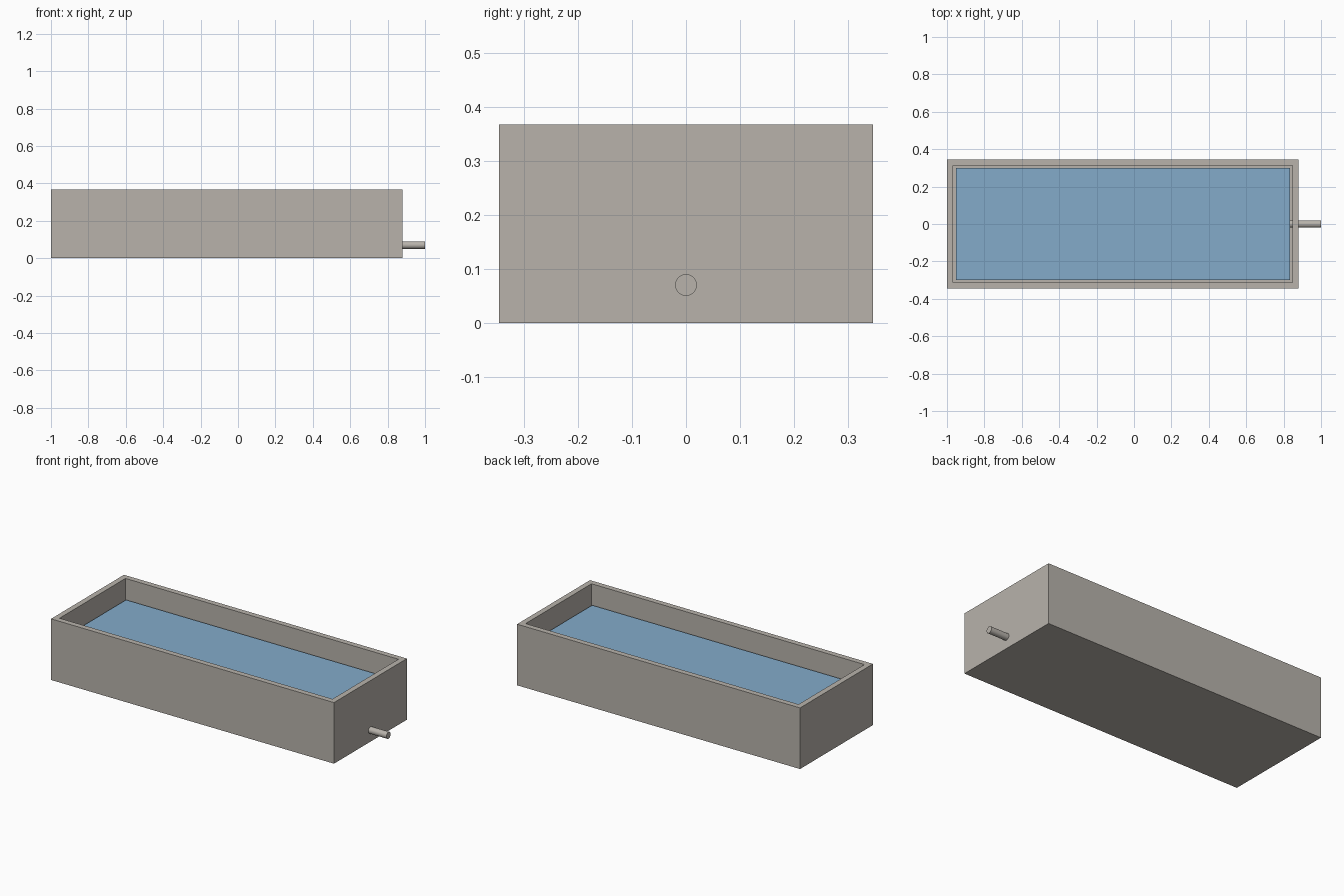
import bpy, bmesh, math

cube = bpy.data.objects.get("Cube")
if cube:
    bpy.data.objects.remove(cube, do_unlink=True)


def material(name, rgb):
    m = bpy.data.materials.new(name)
    m.use_nodes = True
    m.diffuse_color = (*rgb, 1)
    m.node_tree.nodes["Principled BSDF"].inputs["Base Color"].default_value = (*rgb, 1)
    return m


concrete = material("warm grey concrete", (0.48, 0.45, 0.41))
blue = material("water blue", (0.23, 0.41, 0.59))

# Overall dimensions
LEFT, RIGHT, HALF_DEPTH, HEIGHT = -1.0, 0.88, 0.346, 0.367
WALL, FLOOR, WATER_LEVEL = 0.047, 0.047, 0.247
CENTRE_X, LENGTH = (LEFT + RIGHT) / 2, RIGHT - LEFT


def box(name, length, depth, bottom, top, mat):
    bpy.ops.mesh.primitive_cube_add(size=1, location=(CENTRE_X, 0, (bottom + top) / 2))
    ob = bpy.context.object
    ob.name = name
    ob.scale = (length, depth, top - bottom)
    bpy.ops.object.transform_apply(location=False, rotation=False, scale=True)
    ob.data.materials.append(mat)
    return ob


# Open tank: inset the top face for the rim, then sink it to the floor
tank = box("tank", LENGTH, 2 * HALF_DEPTH, 0, HEIGHT, concrete)
bm = bmesh.new()
bm.from_mesh(tank.data)
top = max(bm.faces, key=lambda f: f.calc_center_median().z)
bmesh.ops.inset_individual(bm, faces=[top], thickness=WALL)
floor = bmesh.ops.extrude_discrete_faces(bm, faces=[top])["faces"]
bmesh.ops.translate(bm, verts=floor[0].verts, vec=(0, 0, FLOOR - HEIGHT))
bmesh.ops.recalc_face_normals(bm, faces=bm.faces)
bm.to_mesh(tank.data)
bm.free()

# Water filling the basin
box("water", LENGTH - 2 * WALL, 2 * (HALF_DEPTH - WALL), FLOOR, WATER_LEVEL, blue)

# Drain pipe through the end wall
start, end = RIGHT - WALL, 1.0
bpy.ops.mesh.primitive_cylinder_add(vertices=48, radius=0.02, depth=end - start,
                                    location=((start + end) / 2, 0, 0.07),
                                    rotation=(0, math.pi / 2, 0))
pipe = bpy.context.object
pipe.name = "drain_pipe"
pipe.data.materials.append(concrete)
bpy.ops.object.shade_smooth_by_angle(angle=math.radians(40))
